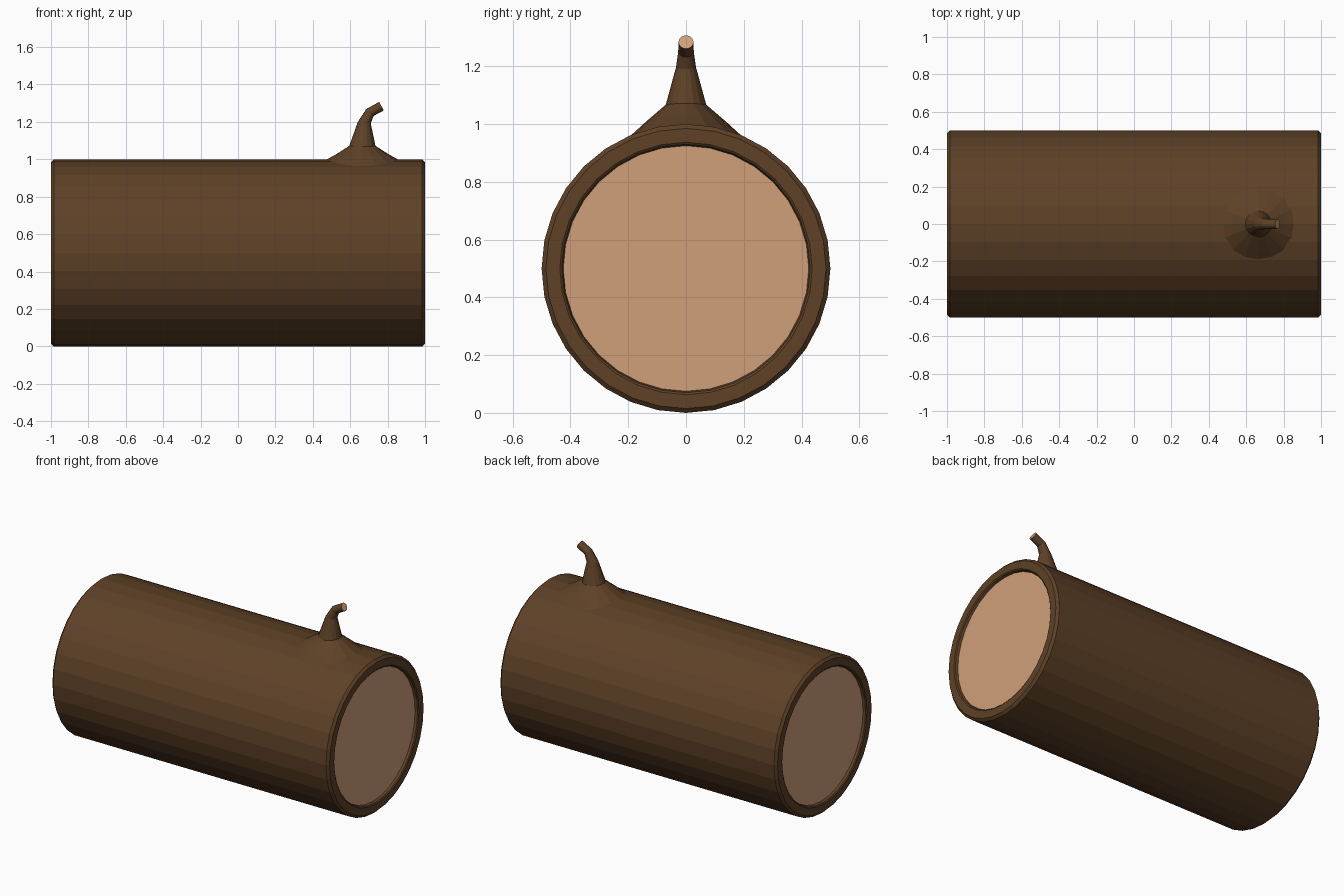
import bpy, bmesh
from math import sin, cos, pi, sqrt
from mathutils import Vector

cube = bpy.data.objects.get("Cube")
if cube:
    bpy.data.objects.remove(cube)


def make_material(name, color):
    m = bpy.data.materials.new(name)
    m.use_nodes = True
    m.diffuse_color = color
    m.node_tree.nodes["Principled BSDF"].inputs["Base Color"].default_value = color
    return m


bark = make_material("brown bark", (0.112, 0.053, 0.02, 1))
wood = make_material("pale cut wood", (0.63, 0.345, 0.195, 1))


def loft(name, rings, cap_start):
    """Skin a list of closed rings; flat end caps show the cut wood."""
    bm = bmesh.new()
    loops = [[bm.verts.new(p) for p in ring] for ring in rings]
    n = len(loops[0])
    for a, b in zip(loops, loops[1:]):
        for i in range(n):
            j = (i + 1) % n
            bm.faces.new((a[i], a[j], b[j], b[i]))
    caps = [bm.faces.new(loops[-1])]
    if cap_start:
        caps.append(bm.faces.new(list(reversed(loops[0]))))
    for f in caps:
        f.material_index = 1
    bm.normal_update()
    me = bpy.data.meshes.new(name)
    bm.to_mesh(me)
    bm.free()
    me.materials.append(bark)
    me.materials.append(wood)
    obj = bpy.data.objects.new(name, me)
    bpy.context.collection.objects.link(obj)
    return obj


def circle(n):
    return [(cos(2 * pi * i / n), sin(2 * pi * i / n)) for i in range(n)]


# Log: bevelled bark tube with a recessed cut face at each end
R = 0.5
end = [(0.98, 0.425), (0.995, 0.43), (1.0, 0.437), (1.0, 0.485), (0.985, R)]
profile = [(-x, r) for x, r in end] + [(x, r) for x, r in reversed(end)]
loft("log", [[(x, r * c, R + r * s) for c, s in circle(32)]
             for x, r in profile], True)

# Twig: flared base that follows the log's curve, then a bent tapering stem
CX = 0.665
rings = []
for r, h in ((0.2, -0.006), (0.14, 0.027), (0.07, 0.072)):
    rings.append([(CX + r * c, r * s, R + sqrt(R * R - (r * s) ** 2) + h)
                  for c, s in circle(16)])
for x, z, r, tilt in ((0.675, 1.195, 0.035, 0.12),
                      (0.705, 1.25, 0.027, 0.75),
                      (0.767, 1.284, 0.026, 1.08)):
    side = Vector((cos(tilt), 0, -sin(tilt)))
    rings.append([Vector((x, 0, z)) + side * r * c + Vector((0, r * s, 0))
                  for c, s in circle(16)])
twig = loft("twig", rings, False)
